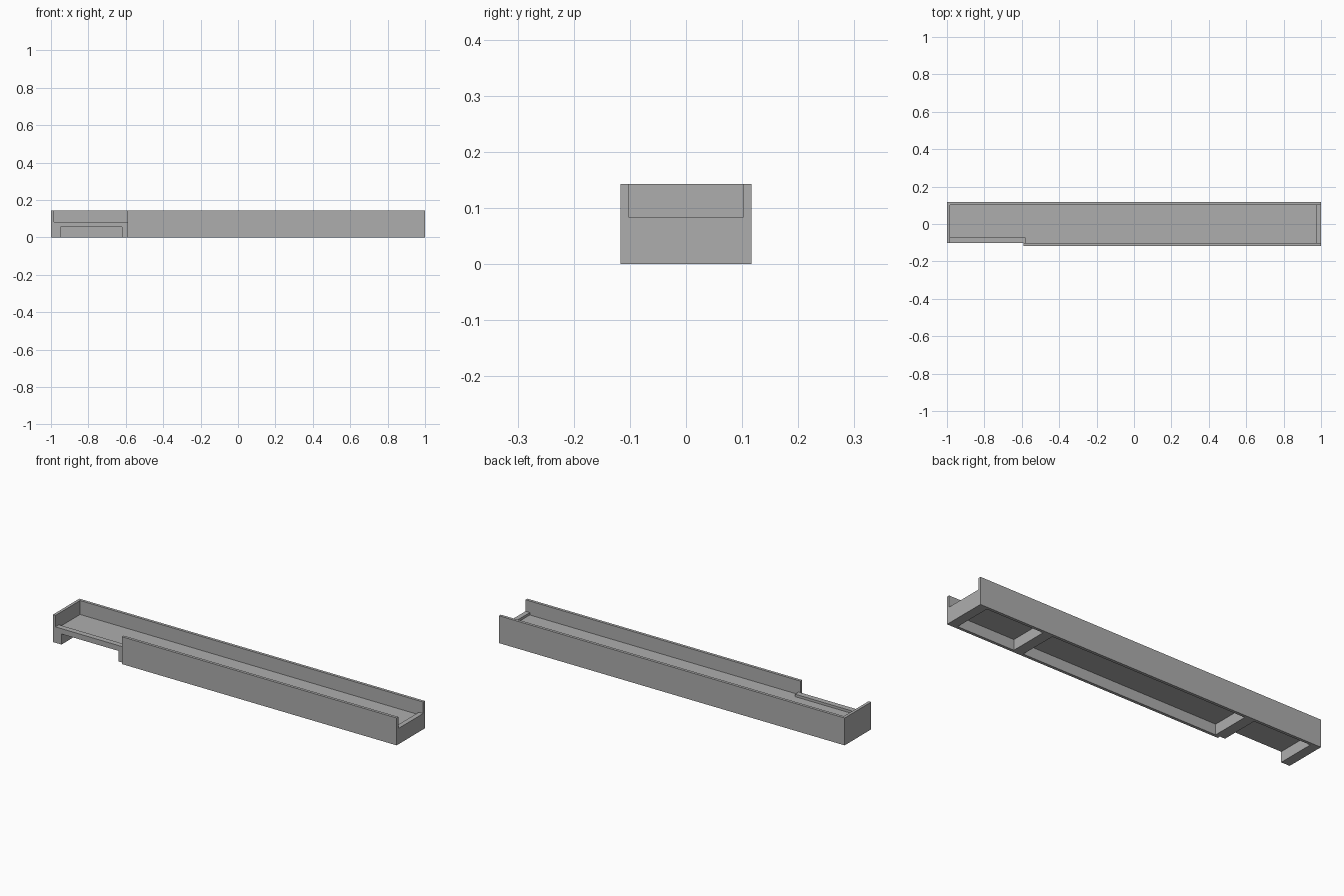
import bpy
from mathutils import Vector

if "Cube" in bpy.data.objects:
    bpy.data.objects.remove(bpy.data.objects["Cube"], do_unlink=True)

# Single grey material
grey = bpy.data.materials.new("plain_grey")
grey.use_nodes = True
grey.diffuse_color = (0.42, 0.42, 0.42, 1)
grey.node_tree.nodes["Principled BSDF"].inputs["Base Color"].default_value = grey.diffuse_color


def box(name, x, y, z):
    """Box spanning the given (min, max) ranges."""
    lo, hi = Vector((x[0], y[0], z[0])), Vector((x[1], y[1], z[1]))
    bpy.ops.mesh.primitive_cube_add(size=1)
    obj = bpy.context.object
    obj.name = name
    for v in obj.data.vertices:
        v.co = (lo + hi) / 2 + v.co * (hi - lo)
    obj.data.materials.append(grey)
    return obj


def cut(body, name, x, y, z):
    """Carve a box out of the body and drop the cutter."""
    cutter = box(name, x, y, z)
    cutter.hide_render = True
    mod = body.modifiers.new(name, "BOOLEAN")
    mod.operation, mod.solver, mod.object = "DIFFERENCE", "EXACT", cutter
    bpy.context.view_layer.objects.active = body
    bpy.ops.object.modifier_apply(modifier=name)
    bpy.data.objects.remove(cutter, do_unlink=True)


HALF_Y, TOP = 0.117, 0.143
INNER = 0.102          # inner face of the long walls
LIP, FLOOR, ROOF = 0.083, 0.07, 0.055
END = -0.985           # inner face of the tall end wall
STEP = -0.59           # where the front wall stops
OUT = 0.3              # past the outside of the body

body = box("channel_tray", (-1, 1), (-HALF_Y, HALF_Y), (0, TOP))

# Front wall removed beside the tall end
cut(body, "front_relief", (-2, STEP), (-OUT, -INNER), (-OUT, OUT))
# Upper channel, open at the low end and through the front
cut(body, "channel", (END, 2), (-INNER, INNER), (LIP, OUT))
# Recessed floor, narrower behind the front lip
cut(body, "floor_wide", (-0.58, 0.975), (-INNER, INNER), (FLOOR, OUT))
cut(body, "floor_narrow", (END, -0.57), (-0.073, INNER), (FLOOR, OUT))
# Hollows underneath, leaving two cross ribs
cut(body, "hollow_low_end", (0.62, 0.95), (-INNER, INNER), (-OUT, ROOF))
cut(body, "hollow_middle", (-0.565, 0.565), (-INNER, INNER), (-OUT, ROOF))
cut(body, "hollow_open", (-0.95, -0.62), (-OUT, INNER), (-OUT, ROOF))
